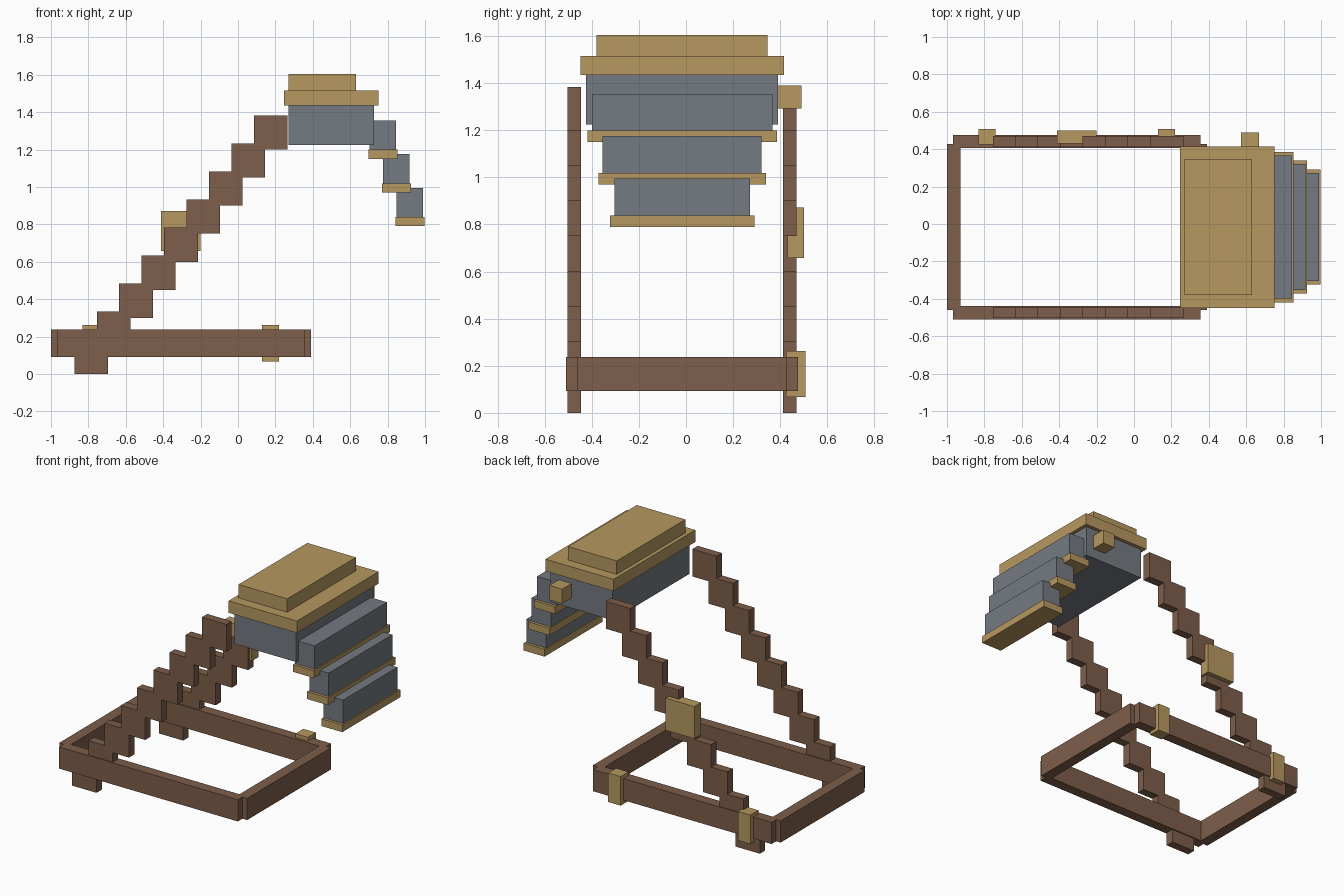
import bpy
import bmesh
from mathutils import Vector

cube = bpy.data.objects.get("Cube")
if cube:
    bpy.data.objects.remove(cube, do_unlink=True)


def material(name, color):
    mat = bpy.data.materials.new(name)
    mat.use_nodes = True
    mat.diffuse_color = (*color, 1)
    mat.node_tree.nodes["Principled BSDF"].inputs["Base Color"].default_value = (*color, 1)
    return mat


brown = material("brown wood", (0.205, 0.112, 0.069))
tan = material("tan wood", (0.475, 0.315, 0.118))
grey = material("grey metal", (0.178, 0.195, 0.223))


def blocks(name, mat, boxes):
    """One object made of boxes, each given as x, y and z ranges."""
    bm = bmesh.new()
    for ranges in boxes:
        low, high = (Vector(v) for v in zip(*ranges))
        verts = bmesh.ops.create_cube(bm, size=1)["verts"]
        bmesh.ops.scale(bm, vec=high - low, verts=verts)
        bmesh.ops.translate(bm, vec=(low + high) / 2, verts=verts)
    mesh = bpy.data.meshes.new(name)
    bm.to_mesh(mesh)
    bm.free()
    mesh.materials.append(mat)
    obj = bpy.data.objects.new(name, mesh)
    bpy.context.collection.objects.link(obj)
    return obj


MID = -0.0165  # centre line of the model in y


def span(half):
    return (MID - half, MID + half)


# Ground frame: two side rails and two end rails
rail_z = (0.092, 0.237)
for label, side in (("front", -1), ("back", 1)):
    y = sorted((MID + side * 0.422, MID + side * 0.493))
    blocks(label + "_rail", brown, [((-0.967, 0.355), y, rail_z)])
blocks("right_end_rail", brown, [((-1.0, -0.928), span(0.444), rail_z)])
blocks("left_end_rail", brown, [((0.318, 0.39), span(0.444), rail_z)])

# Stepped arms, rising towards the head
for label, side in (("front", -1), ("back", 1)):
    y = sorted((MID + side * 0.429, MID + side * 0.486))
    steps = []
    for i in range(9):
        x, z = -0.875 + 0.12 * i, 0.15 * i
        steps.append(((x, x + 0.18), y, (z, z + 0.183)))
    blocks(label + "_stepped_arm", brown, steps)

# Head: metal body with two wooden caps
blocks("head_body", grey, [((0.27, 0.727), span(0.408), (1.225, 1.435))])
blocks("head_lower_cap", tan, [((0.245, 0.75), span(0.432), (1.435, 1.515))])
blocks("head_upper_cap", tan, [((0.27, 0.63), span(0.363), (1.515, 1.605))])

# Hanging segments, each narrower and lower than the last
for i, half in enumerate((0.383, 0.337, 0.288)):
    x, z = 0.703 + 0.072 * i, 1.195 - 0.18 * i
    blocks(f"segment_{i + 1}", grey, [((x, x + 0.143), span(half), (z, z + 0.16))])
    blocks(f"segment_trim_{i + 1}", tan,
           [((x - 0.004, x + 0.151), span(half + 0.019), (z - 0.045, z + 0.004))])

# Wooden patches on the back side
blocks("head_peg", tan, [((0.573, 0.668), (0.388, 0.49), (1.293, 1.39))])
blocks("arm_patch", tan, [((-0.412, -0.2), (0.43, 0.5), (0.657, 0.872))])
for label, x in (("right", -0.832), ("left", 0.128)):
    blocks(label + "_rail_patch", tan, [((x, x + 0.092), (0.424, 0.508), (0.068, 0.262))])
